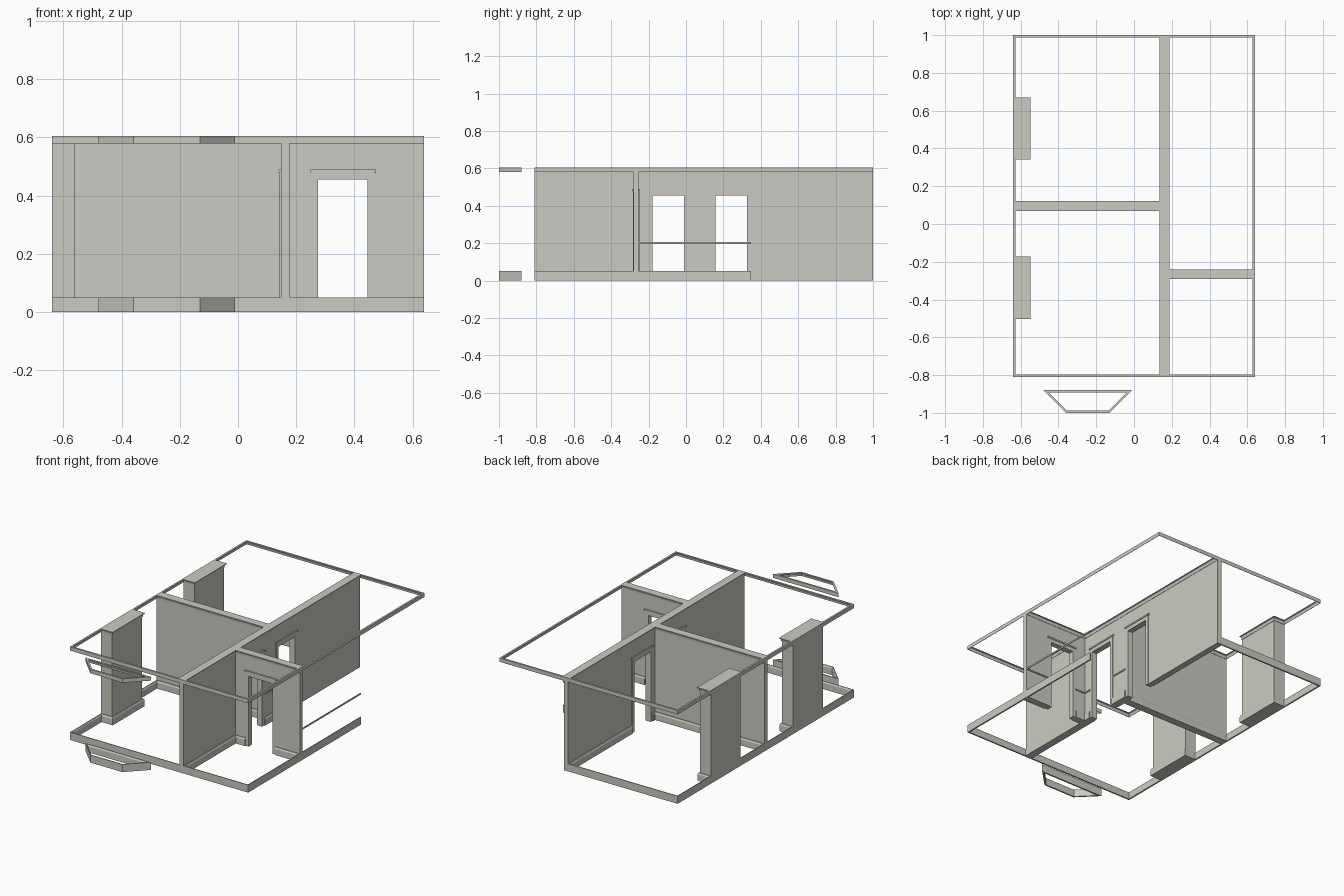
import bpy, bmesh
from mathutils import Vector

if "Cube" in bpy.data.objects:
    bpy.data.objects.remove(bpy.data.objects["Cube"])

plaster = bpy.data.materials.new("warm_grey_plaster")
plaster.diffuse_color = (0.60, 0.59, 0.54, 1)
plaster.use_nodes = True
plaster.node_tree.nodes["Principled BSDF"].inputs["Base Color"].default_value = plaster.diffuse_color

# Plan dimensions
L, R, F, B = -0.64, 0.64, -0.81, 1.0      # outer left, right, front, back
S0, S1 = 0.147, 0.177                     # spine wall faces
A0, A1 = 0.08, 0.11                       # left cross wall faces
C0, C1 = -0.28, -0.253                    # right cross wall faces
H, DOOR_H, TRIM = 0.605, 0.455, 0.025
CHX = -0.56                               # chimney breast front
CH1, CH2 = (-0.49, -0.183), (0.353, 0.657)
D1, D2, D3 = (-0.18, -0.01), (0.157, 0.325), (0.275, 0.445)  # door openings

# Moulding profiles: (projection from wall, height)
CORNICE = [(0, .58), (.002, .58), (.003, .59), (.007, .599), (.012, .602), (.012, H), (0, H)]
SKIRTING = [(0, 0), (.01, 0), (.01, .04), (.005, .05), (0, .05)]
DADO = [(0, .195), (.004, .195), (.006, .2), (.004, .205), (0, .205)]


def finish(name, bm):
    bmesh.ops.recalc_face_normals(bm, faces=bm.faces)
    me = bpy.data.meshes.new(name)
    bm.to_mesh(me)
    bm.free()
    me.materials.append(plaster)
    ob = bpy.data.objects.new(name, me)
    bpy.context.collection.objects.link(ob)
    return ob


def add_box(bm, x, y, z):
    vs = [bm.verts.new((a, b, c)) for c in z for a, b in
          ((x[0], y[0]), (x[1], y[0]), (x[1], y[1]), (x[0], y[1]))]
    for f in ((0, 1, 2, 3), (4, 5, 6, 7), (0, 1, 5, 4), (1, 2, 6, 5), (2, 3, 7, 6), (3, 0, 4, 7)):
        bm.faces.new([vs[i] for i in f])


def wall(name, axis, span, faces, doors=()):
    """Upright wall along an axis, with door notches cut in its outline."""
    outline = [(span[0], 0)]
    for a, b in doors:
        outline += [(a, 0), (a, DOOR_H), (b, DOOR_H), (b, 0)]
    outline += [(span[1], 0), (span[1], H), (span[0], H)]
    bm = bmesh.new()
    rows = [[bm.verts.new((u, w, z) if axis == 'x' else (w, u, z)) for u, z in outline]
            for w in faces]
    bm.faces.new(rows[0])
    bm.faces.new(rows[1])
    n = len(outline)
    for i in range(n):
        j = (i + 1) % n
        bm.faces.new((rows[0][i], rows[0][j], rows[1][j], rows[1][i]))
    finish(name, bm)


def sweep(name, path, profile, closed=False):
    """Mitred moulding on the left-hand side of a plan path."""
    pts = [Vector(p) for p in path]
    n = len(pts)
    bm = bmesh.new()
    rings = []

    def normal(i):
        d = (pts[(i + 1) % n] - pts[i % n]).normalized()
        return Vector((-d.y, d.x))

    for i, p in enumerate(pts):
        n0 = normal(i - 1) if closed or i > 0 else normal(i)
        n1 = normal(i) if closed or i < n - 1 else n0
        m = (n0 + n1) / (1 + n0.dot(n1))
        rings.append([bm.verts.new((p.x + m.x * d, p.y + m.y * d, z)) for d, z in profile])
    k = len(profile)
    for i in range(n if closed else n - 1):
        a, b = rings[i], rings[(i + 1) % n]
        for j in range(k):
            bm.faces.new((a[j], b[j], b[(j + 1) % k], a[(j + 1) % k]))
    if not closed:
        bm.faces.new(rings[0])
        bm.faces.new(rings[-1])
    finish(name, bm)


def door_trim(name, axis, door, faces):
    """Architrave and head cap on both faces of a wall."""
    bm = bmesh.new()
    a, b = door
    for w, s in ((faces[0], -1), (faces[1], 1)):
        for u, z, depth in (((a - .022, a), (0, .48), .004),
                            ((b, b + .022), (0, .48), .004),
                            ((a, b), (DOOR_H, .48), .004),
                            ((a - .026, b + .03), (.48, .49), .008)):
            v = tuple(sorted((w, w + s * depth)))
            add_box(bm, *((u, v) if axis == 'x' else (v, u)), z)
    finish(name, bm)


# Walls
wall("spine_wall", 'y', (F, B), (S0, S1), (D1, D2))
wall("left_cross_wall", 'x', (L, S0), (A0, A1))
wall("right_cross_wall", 'x', (S1, R), (C0, C1), (D3,))

# Chimney breasts
for name, span in (("front_chimney_breast", CH1), ("back_chimney_breast", CH2)):
    bm = bmesh.new()
    add_box(bm, (L, CHX), span, (0, H))
    finish(name, bm)

# Door surrounds
door_trim("front_room_door_surround", 'y', D1, (S0, S1))
door_trim("back_room_door_surround", 'y', D2, (S0, S1))
door_trim("hall_door_surround", 'x', D3, (C0, C1))


def breast(span):
    """Path detour around a chimney breast, heading towards the front."""
    return [(L, span[1]), (CHX, span[1]), (CHX, span[0]), (L, span[0])]


# Room perimeters, counter-clockwise
front_left = [(S0, A0), (L, A0)] + breast(CH1) + [(L, F), (S0, F)]
back_left = [(S0, B), (L, B)] + breast(CH2) + [(L, A1), (S0, A1)]
front_right = [(R, C0), (S1, C0), (S1, F), (R, F)]
hall = [(R, B), (S1, B), (S1, C1), (R, C1)]
bay = [(-.48, -.88), (-.36, -1.0), (-.13, -1.0), (-.01, -.88)]

# Cornices run all the way round
for name, path in (("front_left", front_left), ("back_left", back_left),
                   ("front_right", front_right), ("hall", hall), ("bay", bay)):
    sweep(name + "_cornice", path, CORNICE, True)

# Skirtings stop at the door surrounds
W = .022
sweep("bay_skirting", bay, SKIRTING, True)
sweep("front_left_skirting", [(S0, D1[1] + W)] + front_left + [(S0, D1[0] - W)], SKIRTING)
sweep("back_left_skirting", [(S0, D2[1] + W)] + back_left + [(S0, D2[0] - W)], SKIRTING)
sweep("front_right_skirting",
      [(D3[0] - W, C0), (S1, C0), (S1, F), (R, F), (R, C0), (D3[1] + W, C0)], SKIRTING)

# Hall skirting and dado rail, ending where the stairs would start
for name, prof in (("skirting", SKIRTING), ("dado_rail", DADO)):
    sweep("hall_right_" + name, [(D3[1] + W, C1), (R, C1), (R, D2[1] + W)], prof)
    sweep("hall_corner_" + name, [(S1, D1[0] - W), (S1, C1), (D3[0] - W, C1)], prof)
    sweep("hall_middle_" + name, [(S1, D2[0] - W), (S1, D1[1] + W)], prof)
